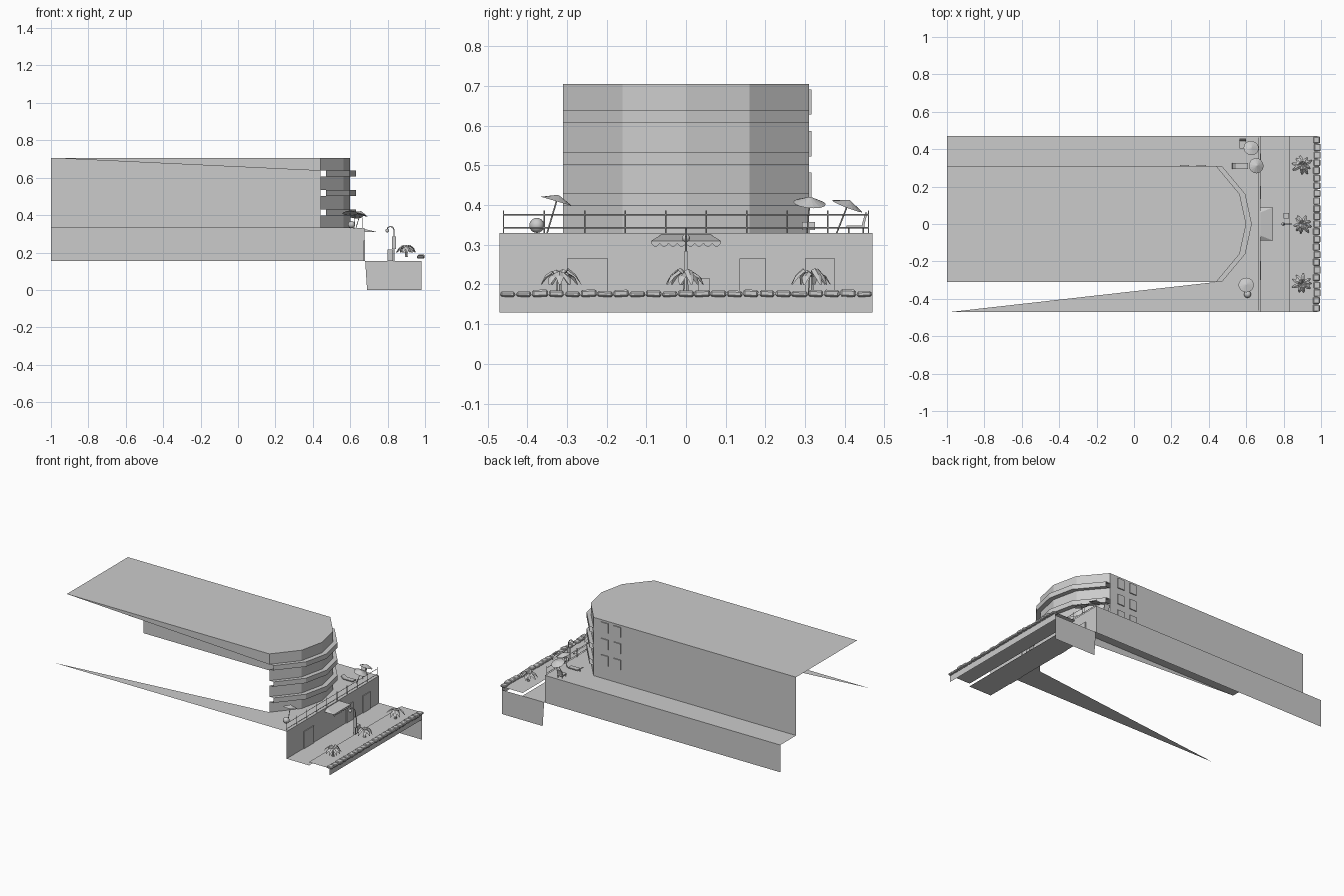
import bpy, bmesh, math, random
from mathutils import Vector, Matrix

if "Cube" in bpy.data.objects:
    bpy.data.objects.remove(bpy.data.objects["Cube"])

random.seed(4)
grey = bpy.data.materials.new("plain grey")
grey.diffuse_color = (0.6, 0.6, 0.6, 1)
grey.use_nodes = True
grey.node_tree.nodes["Principled BSDF"].inputs["Base Color"].default_value = grey.diffuse_color


def finish(name, me, smooth=False):
    ob = bpy.data.objects.new(name, me)
    bpy.context.collection.objects.link(ob)
    me.materials.append(grey)
    for p in me.polygons:
        p.use_smooth = smooth
    return ob


def mesh(name, verts, faces):
    me = bpy.data.meshes.new(name)
    me.from_pydata(verts, [], faces)
    return finish(name, me)


def poly(name, verts):
    return mesh(name, verts, [range(len(verts))])


def box(name, lo, hi, rot=None):
    lo, hi = Vector(lo), Vector(hi)
    bm = bmesh.new()
    bmesh.ops.create_cube(bm, size=1)
    s = hi - lo
    m = Matrix.Translation((lo + hi) / 2) @ (rot or Matrix()) @ Matrix.Diagonal((s.x, s.y, s.z, 1))
    bm.transform(m)
    me = bpy.data.meshes.new(name)
    bm.to_mesh(me)
    bm.free()
    return finish(name, me)


def rod(name, a, b, r1, r2=None, sides=6):
    a, b = Vector(a), Vector(b)
    d = b - a
    bm = bmesh.new()
    bmesh.ops.create_cone(bm, cap_ends=True, segments=sides, radius1=r1,
                          radius2=r1 if r2 is None else r2, depth=d.length)
    bm.transform(Matrix.Translation((a + b) / 2) @ d.to_track_quat('Z', 'Y').to_matrix().to_4x4())
    me = bpy.data.meshes.new(name)
    bm.to_mesh(me)
    bm.free()
    return finish(name, me)


def ball(name, c, r):
    bm = bmesh.new()
    bmesh.ops.create_uvsphere(bm, u_segments=14, v_segments=9, radius=r)
    bm.transform(Matrix.Translation(c))
    me = bpy.data.meshes.new(name)
    bm.to_mesh(me)
    bm.free()
    return finish(name, me, True)


# Main levels
ROOF, DECK, LOW, STRIP = 0.705, 0.33, 0.155, 0.175
curve = [(0.44, -0.31), (0.565, -0.16), (0.60, 0), (0.565, 0.16), (0.44, 0.31)]

# Roof, rear wall and the tapering front fascia
poly("roof", [(-1, -0.31, ROOF)] + [(x, y, ROOF) for x, y in curve] + [(-1, 0.31, ROOF)])
poly("rear_wall", [(0.44, 0.31, DECK), (-1, 0.31, DECK), (-1, 0.31, ROOF), (0.44, 0.31, ROOF)])
poly("front_fascia", [(-1, -0.31, ROOF), (0.44, -0.31, 0.637), (0.44, -0.31, ROOF)])

# Curved facade, stepping out at each balcony band
rows = [(DECK, 0)]
for lo, hi in ((0.398, 0.43), (0.502, 0.533), (0.607, 0.638)):
    rows += [(lo, 0), (lo, 0.03), (hi, 0.03), (hi, 0)]
rows.append((ROOF, 0))
n = len(curve)
mesh("curved_facade", [(x + dx, y, z) for z, dx in rows for x, y in curve],
     [(r * n + i, r * n + i + 1, (r + 1) * n + i + 1, (r + 1) * n + i)
      for r in range(len(rows) - 1) for i in range(n - 1)])

# Rear windows
for z in (0.45, 0.555, 0.66):
    for x in (0.27, 0.36):
        box("window", (x - 0.025, 0.308, z - 0.032), (x + 0.025, 0.316, z + 0.032))

# Terrace deck around the building, with its walls
poly("rear_terrace", [(-1, 0.31, DECK), (0.44, 0.31, DECK), (0.675, 0.47, DECK), (-1, 0.47, DECK)])
poly("front_terrace", [(-0.98, -0.47, DECK), (0.675, -0.47, DECK), (0.44, -0.31, DECK)])
poly("end_terrace", [(0.675, -0.47, DECK), (0.675, 0.47, DECK)] + [(x, y, DECK) for x, y in curve[::-1]])
poly("rear_terrace_wall", [(0.675, 0.47, LOW), (-1, 0.47, LOW), (-1, 0.47, DECK), (0.675, 0.47, DECK)])
poly("end_terrace_wall", [(0.675, -0.47, LOW), (0.675, 0.47, LOW), (0.675, 0.47, DECK), (0.675, -0.47, DECK)])
for a, b in ((-0.3, -0.197), (0.135, 0.202), (0.3, 0.376)):
    box("door", (0.672, a, LOW), (0.68, b, 0.265))

# Promenade, raised beach strip and sea walls
poly("promenade", [(0.675, -0.47, LOW), (0.835, -0.47, LOW), (0.835, 0.47, LOW), (0.675, 0.47, LOW)])
poly("beach_strip", [(0.832, -0.47, STRIP), (0.98, -0.47, STRIP), (0.98, 0.47, STRIP), (0.832, 0.47, STRIP)])
poly("sea_wall", [(0.98, -0.47, 0.13), (0.98, 0.47, 0.13), (0.98, 0.47, STRIP), (0.98, -0.47, STRIP)])
poly("side_sea_wall", [(0.98, 0.47, 0), (0.69, 0.47, 0), (0.68, 0.47, LOW), (0.98, 0.47, LOW)])

# Row of edge stones
count = 23
step = 0.94 / count
for i in range(count):
    y = -0.47 + step * (i + 0.5)
    w = step * random.uniform(0.44, 0.49)
    d = random.uniform(-0.003, 0.003)
    st = box("edge_stone", (0.96 + d, y - w, 0.169), (0.996 + d, y + w, 0.185 + d),
             Matrix.Rotation(random.uniform(-0.06, 0.06), 4, 'X'))
    bv = st.modifiers.new("worn", 'BEVEL')
    bv.width = 0.004
    bv.segments = 1

# Railing
for i in range(10):
    y = -0.46 + 0.92 * i / 9
    rod("rail_post", (0.668, y, DECK), (0.668, y, 0.387), 0.0018)
for z in (0.343, 0.376):
    rod("handrail", (0.668, -0.46, z), (0.668, 0.46, z), 0.0015)

# Awning with scalloped edge
ax, az = 0.742, 0.31
mesh("awning", [(0.676, -0.062, 0.326), (0.676, 0.062, 0.326), (ax, 0.088, az), (ax, -0.088, az),
                (0.676, -0.088, az), (0.676, 0.088, az)],
     [(0, 3, 2, 1), (0, 4, 3), (1, 2, 5)])
scallop = [(ax, 0.088, az), (ax, -0.088, az)]
for i in range(49):
    scallop.append((ax, -0.088 + 0.176 * i / 48, az - 0.006 - 0.009 * abs(math.sin(math.pi * i / 6))))
poly("awning_scallops", scallop)

# Street lamp beside a small seat
pts = [(0.835, 0, LOW), (0.835, 0, 0.32), (0.828, 0, 0.335), (0.814, 0, 0.34), (0.80, 0, 0.333), (0.797, 0, 0.32)]
for a, b in zip(pts, pts[1:]):
    rod("lamp_pole", a, b, 0.0028)
ball("lamp_globe", (0.798, 0, 0.317), 0.01)
box("lamp_sign", (0.823, -0.004, 0.22), (0.845, 0.004, 0.285))
box("promenade_bin", (0.80, 0.03, LOW), (0.83, 0.06, 0.215))


# Palms: short trunk and drooping folded leaves
def palm(x, y, turn):
    rod("palm_trunk", (x, y, STRIP), (x, y, 0.22), 0.008, 0.005, 7)
    for k in range(9):
        a = turn + k * 2 * math.pi / 9 + random.uniform(-0.2, 0.2)
        u, v = Vector((math.cos(a), math.sin(a), 0)), Vector((-math.sin(a), math.cos(a), 0))
        length = random.uniform(0.045, 0.058)
        rise = random.uniform(0.012, 0.024)
        verts = []
        for t, w, h in ((0, 0.003, 0), (0.4, 0.011, rise), (0.75, 0.01, rise * 0.3), (1, 0.002, -0.018)):
            c = Vector((x, y, 0.218)) + u * length * t + Vector((0, 0, h))
            verts += [c - v * w - Vector((0, 0, w * 0.5)), c, c + v * w - Vector((0, 0, w * 0.5))]
        mesh("palm_leaf", verts, [(r * 3 + j, (r + 1) * 3 + j, (r + 1) * 3 + j + 1, r * 3 + j + 1)
                                  for r in range(3) for j in range(2)])


for i, y in enumerate((-0.32, 0, 0.315)):
    palm(0.9, y, i * 0.5)


# Leaning parasols
def parasol(foot, top):
    f, t = Vector((*foot, DECK)), Vector(top)
    axis = (t - f).normalized()
    rod("parasol_pole", f, t, 0.002)
    rod("parasol_canopy", t - axis * 0.016, t, 0.041, 0.003, 14)


parasol((0.60, -0.35), (0.60, -0.322, 0.425))
parasol((0.63, 0.305), (0.658, 0.313, 0.42))
parasol((0.62, 0.38), (0.628, 0.412, 0.412))
ball("beach_ball", (0.607, -0.376, 0.349), 0.019)

# Sun lounger and deck chair
box("lounger_seat", (0.545, 0.293, 0.338), (0.61, 0.325, 0.344))
box("lounger_back", (0.523, 0.293, 0.344), (0.55, 0.325, 0.35), Matrix.Rotation(0.6, 4, 'Y'))
box("chair_seat", (0.565, 0.405, 0.342), (0.60, 0.45, 0.349))
box("chair_back", (0.565, 0.447, 0.345), (0.60, 0.453, 0.382), Matrix.Rotation(-0.25, 4, 'X'))
for x in (0.568, 0.597):
    for y in (0.41, 0.447):
        rod("chair_leg", (x, y, DECK), (x, y, 0.345), 0.002)
    for lx in (0, -0.03):
        rod("lounger_leg", (x + lx, 0.309, DECK), (x + lx, 0.309, 0.34), 0.002)
